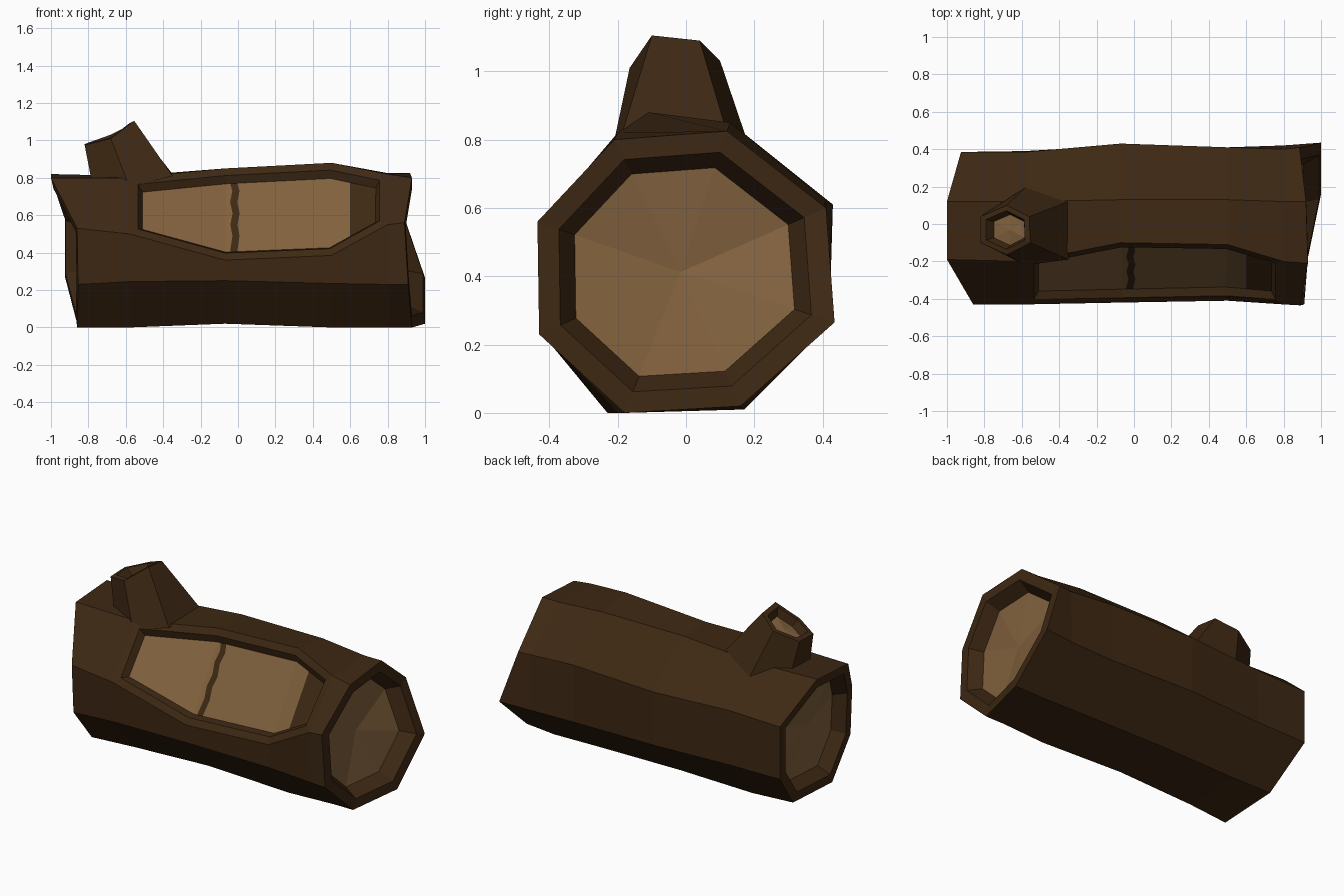
import bpy, bmesh
from mathutils import Vector

if "Cube" in bpy.data.objects:
    bpy.data.objects.remove(bpy.data.objects["Cube"])


def material(name, rgb):
    m = bpy.data.materials.new(name)
    m.diffuse_color = (*rgb, 1)
    m.use_nodes = True
    m.node_tree.nodes["Principled BSDF"].inputs["Base Color"].default_value = m.diffuse_color
    return m


MATS = [material("dark bark", (0.047, 0.021, 0.0065)),
        material("bare wood", (0.22, 0.12, 0.047))]


def centre(loop):
    return sum((Vector(p) for p in loop), Vector()) / len(loop)


def shrink(loop, s, shift=(0, 0, 0)):
    c = centre(loop)
    return [c + (Vector(p) - c) * s + Vector(shift) for p in loop]


def loft(bm, loops):
    """Skin loops in order; returns the bands as lists of faces and the vertex loops."""
    rows = [[bm.verts.new(p) for p in loop] for loop in loops]
    n = len(rows[0])
    bands = [[bm.faces.new((a[i], a[(i + 1) % n], b[(i + 1) % n], b[i])) for i in range(n)]
             for a, b in zip(rows, rows[1:])]
    return bands, rows


def fan(bm, row, shift):
    c = bm.verts.new(centre([v.co for v in row]) + Vector(shift))
    return [bm.faces.new((row[i - 1], row[i], c)) for i in range(len(row))]


def finish(bm, name):
    me = bpy.data.meshes.new(name)
    bm.to_mesh(me)
    bm.free()
    for m in MATS:
        me.materials.append(m)
    ob = bpy.data.objects.new(name, me)
    bpy.context.collection.objects.link(ob)


# Log: octagonal rings, starting at the front top corner and going round the back
left = [(-1, -.19, .80), (-1, .12, .82), (-.925, .385, .60), (-.925, .385, .27),
        (-.86, .16, .02), (-.86, -.23, 0), (-.855, -.42, .23), (-.86, -.43, .53)]
right = [(.93, -.21, .80), (.92, .12, .825), (.885, .41, .60), (1, .435, .265),
         (1, .16, .02), (.93, -.18, 0), (.91, -.43, .23), (.89, -.435, .56)]
middle = {
    -.58: [(-.20, .80), (.12, .81), (.385, .61), (.39, .27), (.17, .01), (-.20, 0), (-.42, .245), (-.43, .50)],
    -.07: [(-.10, .85), (.13, .85), (.43, .61), (.42, .27), (.17, .02), (-.20, .02), (-.42, .25), (-.42, .36)],
    .50: [(-.11, .88), (.13, .85), (.41, .62), (.41, .26), (.17, .015), (-.20, 0), (-.40, .235), (-.41, .385)],
    .80: [(-.20, .82), (.12, .825), (.40, .60), (.42, .26), (.17, .01), (-.18, 0), (-.42, .23), (-.43, .55)],
}
rings = [[(x, y, z) for y, z in pts] for x, pts in middle.items()]
loops = ([shrink(left, .74, (.08, 0, 0)), shrink(left, .85), left] + rings
         + [right, shrink(right, .85), shrink(right, .74, (-.08, 0, 0))])
bm = bmesh.new()
bands, rows = loft(bm, loops)
caps = fan(bm, rows[0], (.02, 0, 0)) + fan(bm, rows[-1], (-.02, 0, 0))
bmesh.ops.recalc_face_normals(bm, faces=bm.faces)

# Peeled patch: inset the upper front facet, then sink it
patch = [bands[i][7] for i in (3, 4, 5)]
bmesh.ops.inset_region(bm, faces=patch, thickness=.045, use_even_offset=True)
bmesh.ops.inset_region(bm, faces=patch, thickness=.03, depth=-.035, use_even_offset=True)
for f in patch:
    f.material_index = 1


def floor():
    return [f for f in bm.faces if f.material_index == 1]


def cut(faces, co, no):
    geom = set(faces)
    for f in faces:
        geom.update(f.edges)
        geom.update(f.verts)
    bmesh.ops.bisect_plane(bm, geom=list(geom), dist=1e-5, plane_co=co, plane_no=no)


# Crack and ragged right edge of the wood
EDGES = (-.042, -.004, .60)
for x in EDGES:
    cut(floor(), (x, 0, 0), (1, 0, 0))
for f in floor():
    x = f.calc_center_median().x
    if EDGES[0] < x < EDGES[1] or x > EDGES[2]:
        f.material_index = 0
crack = [v for f in floor() for v in f.verts]
strip = {f for v in crack for f in v.link_faces
         if EDGES[0] < f.calc_center_median().x < EDGES[1] and f.normal.y < -.3 and f.normal.z > .3
         and all(EDGES[0] - .001 < w.co.x < EDGES[1] + .001 for w in f.verts)}
for z in (.49, .55, .61, .67, .73):
    faces = [f for f in strip if f.is_valid]
    geom = set(faces)
    for f in faces:
        geom.update(f.edges)
        geom.update(f.verts)
    res = bmesh.ops.bisect_plane(bm, geom=list(geom), dist=1e-5, plane_co=(0, 0, z), plane_no=(0, 0, 1))
    strip.update(g for g in res["geom"] if isinstance(g, bmesh.types.BMFace))
    for v in res["geom_cut"]:
        if isinstance(v, bmesh.types.BMVert):
            v.co.x += .012 if round(z * 100) % 12 == 1 else -.008
for f in caps:
    f.material_index = 1
finish(bm, "log")

# Branch stub: leaning hexagonal stump with a hollow wood end
base = [(-.35, -.19, .81), (-.35, .12, .82), (-.58, .195, .75), (-.78, .07, .77),
        (-.78, -.12, .77), (-.58, -.22, .75)]
tip = [(-.555, -.10, 1.105), (-.56, .04, 1.09), (-.68, .10, 1.03), (-.82, .04, .98),
       (-.82, -.10, .975), (-.68, -.165, 1.01)]
bm = bmesh.new()
bands, rows = loft(bm, [base, tip, shrink(tip, .78), shrink(tip, .62, (.02, 0, -.045))])
for f in fan(bm, rows[-1], (0, 0, 0)):
    f.material_index = 1
bm.faces.new(rows[0])
bmesh.ops.recalc_face_normals(bm, faces=bm.faces)
finish(bm, "branch_stub")
